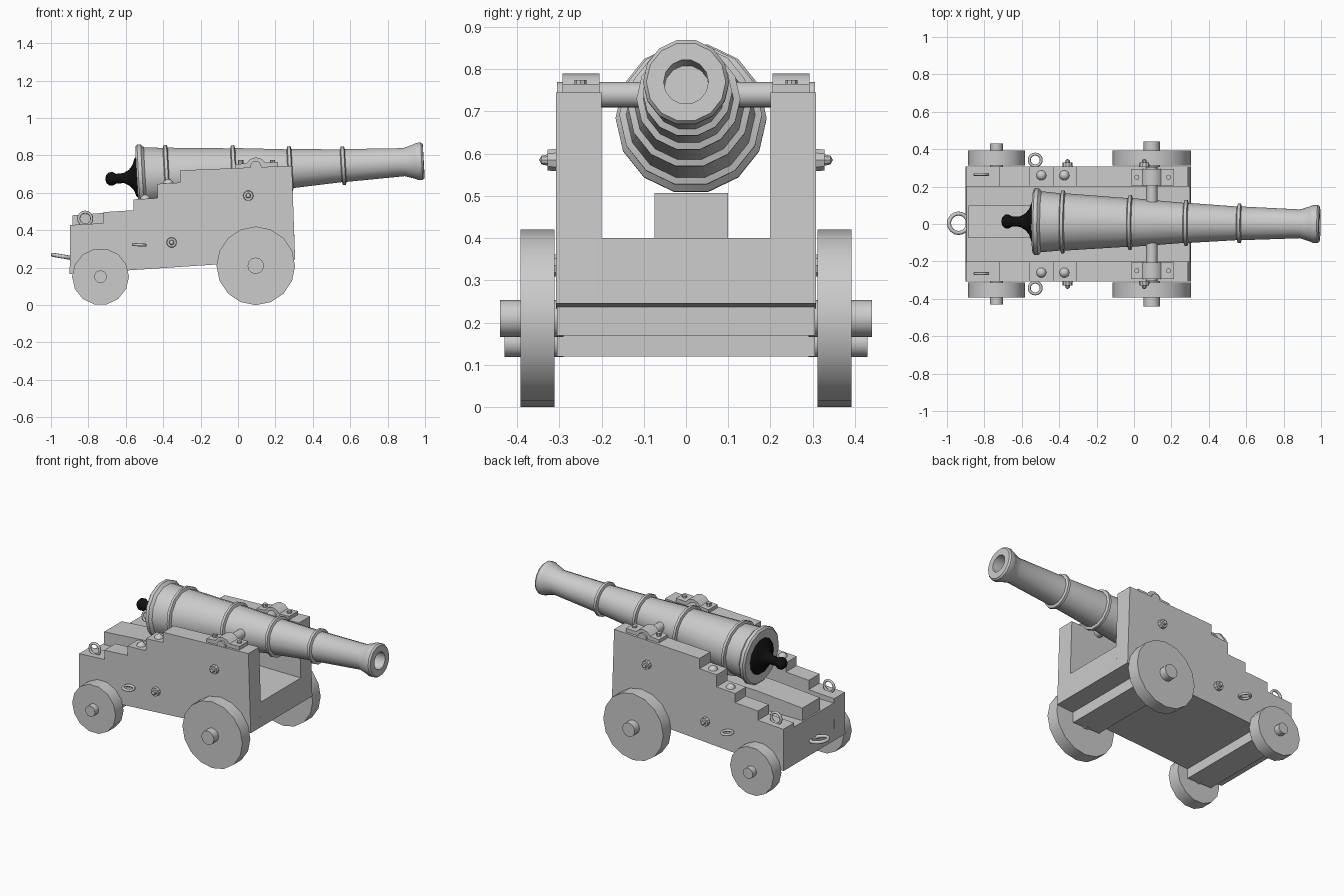
import bpy, bmesh, math
from mathutils import Matrix, Vector

cube = bpy.data.objects.get("Cube")
if cube:
    bpy.data.objects.remove(cube, do_unlink=True)


def material(name, value):
    m = bpy.data.materials.new(name)
    m.use_nodes = True
    m.diffuse_color = (value, value, value, 1)
    m.node_tree.nodes["Principled BSDF"].inputs["Base Color"].default_value = (value, value, value, 1)
    return m


GREY = material("light grey", 0.6)
BLACK = material("black", 0.005)


def finish(bm, name, mat=GREY, angle=35):
    bmesh.ops.recalc_face_normals(bm, faces=bm.faces)
    mesh = bpy.data.meshes.new(name)
    bm.to_mesh(mesh)
    bm.free()
    mesh.materials.append(mat)
    ob = bpy.data.objects.new(name, mesh)
    bpy.context.collection.objects.link(ob)
    bpy.ops.object.select_all(action='DESELECT')
    ob.select_set(True)
    bpy.context.view_layer.objects.active = ob
    bpy.ops.object.shade_smooth_by_angle(angle=math.radians(angle))
    return ob


def slab(name, profile, y0, y1):
    """Extrude an outline in x and z between two y values."""
    bm = bmesh.new()
    face = bm.faces.new([bm.verts.new((x, y0, z)) for x, z in profile])
    new = bmesh.ops.extrude_face_region(bm, geom=[face])["geom"]
    bmesh.ops.translate(bm, vec=(0, y1 - y0, 0), verts=[v for v in new if isinstance(v, bmesh.types.BMVert)])
    return finish(bm, name)


def lathe(name, profile, origin, direction, sides, mat=GREY, angle=35):
    """Turn (distance, radius) pairs around an axis."""
    bm = bmesh.new()
    verts = [bm.verts.new((r, 0, d)) for d, r in profile]
    edges = [bm.edges.new(pair) for pair in zip(verts, verts[1:])]
    bmesh.ops.spin(bm, geom=verts + edges, axis=(0, 0, 1), cent=(0, 0, 0),
                   angle=math.tau, steps=sides, use_duplicate=False)
    bmesh.ops.remove_doubles(bm, verts=bm.verts, dist=0.0005)
    turn = Vector(direction).to_track_quat('Z', 'Y').to_matrix().to_4x4()
    bm.transform(Matrix.Translation(origin) @ turn)
    return finish(bm, name, mat, angle)


def rod(name, origin, direction, length, radius, sides=16):
    return lathe(name, [(0, 0), (0, radius), (length, radius), (length, 0)], origin, direction, sides)


def ring(name, centre, normal, radius, tube):
    path = [(tube * math.sin(a), radius + tube * math.cos(a))
            for a in [i * math.tau / 8 for i in range(9)]]
    return lathe(name, path, centre, normal, 16, angle=60)


# Barrel with raised bands, flared muzzle and open bore
AXIS = Vector((1, -0.008, 0.057))
BREECH = Vector((-0.5, 0.012, 0.685))


def on_axis(x):
    return BREECH + AXIS * (x + 0.5)


def band(x, r, h=0.016, w=0.013):
    return [(x - w, r), (x - w * 0.6, r + h), (x + w * 0.6, r + h), (x + w, r)]


barrel = [(-0.53, 0), (-0.54, 0.15), (-0.54, 0.168), (-0.53, 0.179), (-0.51, 0.179), (-0.495, 0.163)]
for x, r in [(-0.38, 0.153), (-0.02, 0.13), (0.28, 0.107), (0.565, 0.09)]:
    barrel += band(x, r)
barrel += [(0.89, 0.077), (0.95, 0.096), (0.96, 0.102), (0.985, 0.102), (0.995, 0.094),
           (0.995, 0.053), (0.75, 0.053), (0.75, 0)]
lathe("barrel", [(x + 0.5, r) for x, r in barrel], BREECH, AXIS, 14)

# Dark breech plate with neck and knob
knob = [(-0.71, 0), (-0.705, 0.022), (-0.69, 0.036), (-0.67, 0.037), (-0.65, 0.026), (-0.61, 0.028),
        (-0.58, 0.045), (-0.56, 0.07), (-0.548, 0.105), (-0.535, 0.115), (-0.53, 0)]
lathe("breech_knob", [(x + 0.5, r) for x, r in knob], BREECH, AXIS, 14, BLACK, 50)
rod("trunnion", (0.095, -0.306, 0.74), (0, 1, 0), 0.612, 0.03)

# Carriage bed, wedge block and axle beams
slab("carriage_bed", [(-0.9, 0.165), (0.305, 0.245), (0.3, 0.4), (-0.895, 0.4)], -0.21, 0.21)
slab("wedge_block", [(-0.885, 0.39), (-0.3, 0.39), (-0.3, 0.507), (-0.56, 0.505), (-0.885, 0.48)], -0.075, 0.1)
slab("front_axle_beam", [(0.0, 0.17), (0.19, 0.17), (0.19, 0.245), (0.0, 0.235)], -0.305, 0.305)
slab("rear_axle_beam", [(-0.82, 0.12), (-0.65, 0.12), (-0.65, 0.185), (-0.82, 0.18)], -0.305, 0.305)

cheek = [(-0.9, 0.165), (0.305, 0.245), (0.288, 0.745), (-0.31, 0.72), (-0.31, 0.655),
         (-0.43, 0.648), (-0.43, 0.572), (-0.56, 0.565), (-0.56, 0.507), (-0.72, 0.497),
         (-0.72, 0.438), (-0.897, 0.428)]
cap = [(-0.015, 0.725), (0.215, 0.735), (0.215, 0.765), (0.145, 0.762), (0.125, 0.782),
       (0.095, 0.79), (0.065, 0.78), (0.045, 0.758), (-0.015, 0.753)]

for side, s in (("left", 1), ("right", -1)):
    # "left" here is the +y half of the carriage
    name = ("back_" if s > 0 else "front_")
    out = (0, s, 0)
    # Stepped cheek and trunnion cap
    slab(name + "cheek", cheek, s * 0.2, s * 0.308)
    slab(name + "trunnion_cap", cap, s * 0.205, s * 0.293)
    for x in (0.015, 0.185):
        rod(name + "cap_bolt", (x, s * 0.25, 0.74), (0, 0, 1), 0.035, 0.014, 8)

    # Wheels and axle ends
    for end, x, r, sides, axle, reach in (("fore", 0.095, 0.21, 16, 0.044, 0.44),
                                          ("aft", -0.735, 0.152, 14, 0.034, 0.43)):
        rod(name + end + "_wheel", (x, s * 0.312, r), out, 0.08, r, sides)
        rod(name + end + "_axle_end", (x, s * 0.29, r), out, reach - 0.29, axle, 12)

    # Side bolts: washer with a small rounded stud
    for x, z in ((0.055, 0.585), (-0.355, 0.335)):
        lathe(name + "side_bolt", [(0, 0), (0, 0.028), (0.022, 0.026), (0.022, 0.014),
                                   (0.036, 0.011), (0.042, 0)], (x, s * 0.306, z), out, 10)

    # Domed bolts on the steps
    for x, z in ((-0.495, 0.565), (-0.372, 0.648)):
        lathe(name + "step_bolt", [(0, 0.028), (0.012, 0.025), (0.022, 0.014), (0.026, 0)],
              (x, s * 0.26, z), (0, 0, 1), 10, angle=60)

    # Rope rings on the side and on the rear step
    ring(name + "side_ring", (-0.528, s * 0.342, 0.322), (0.06, 0, 1), 0.032, 0.008)
    ring(name + "rear_ring", (-0.817, s * 0.265, 0.462), (0, 1, 0), 0.035, 0.008)

# Towing ring at the rear
ring("towing_ring", (-0.938, 0.004, 0.26), (0.17, 0, 1), 0.052, 0.011)
